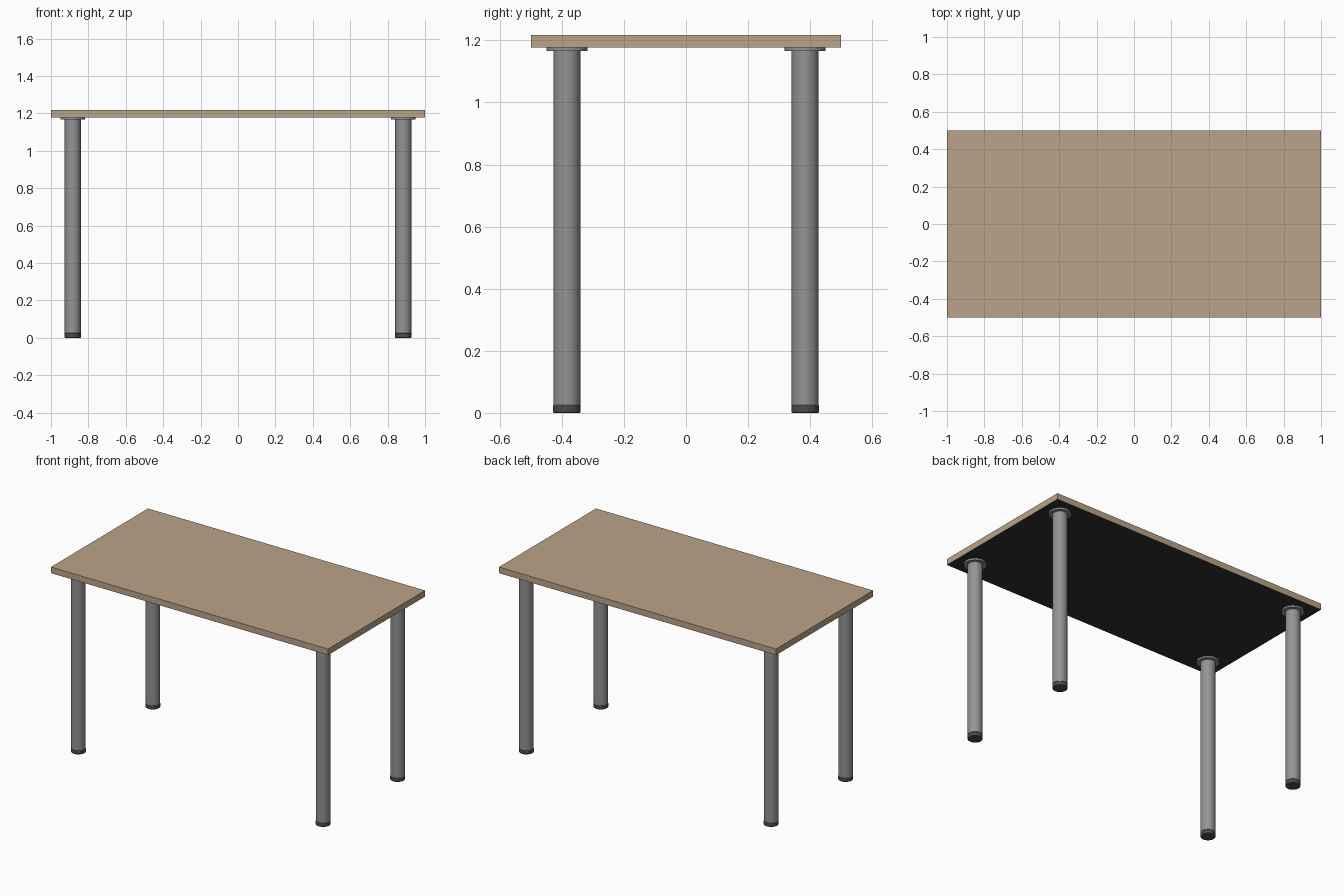
import bpy
import bmesh
from math import radians

cube = bpy.data.objects.get("Cube")
if cube:
    bpy.data.objects.remove(cube, do_unlink=True)


def material(name, rgb):
    mat = bpy.data.materials.new(name)
    mat.use_nodes = True
    mat.diffuse_color = (*rgb, 1)
    mat.node_tree.nodes["Principled BSDF"].inputs["Base Color"].default_value = (*rgb, 1)
    return mat


wood = material("light wood", (0.50, 0.37, 0.25))
black = material("black underside", (0.03, 0.03, 0.03))
steel = material("grey steel", (0.30, 0.29, 0.30))
rubber = material("dark rubber", (0.07, 0.07, 0.07))

TOP, UNDER, FLANGE, FOOT = 1.217, 1.177, 1.166, 0.026
RADIUS = 0.0435


def cylinder(name, x, y, low, high, radius, mat, bevel=0):
    bpy.ops.mesh.primitive_cylinder_add(vertices=48, radius=radius, depth=high - low,
                                        location=(x, y, (low + high) / 2))
    obj = bpy.context.object
    obj.name = name
    obj.data.materials.append(mat)
    if bevel:
        mod = obj.modifiers.new("soft rim", "BEVEL")
        mod.width = bevel
        mod.segments = 2
    bpy.ops.object.shade_smooth_by_angle(angle=radians(35))
    return obj


# Table top, wood with a black underside
bm = bmesh.new()
bmesh.ops.create_cube(bm, size=1)
for v in bm.verts:
    v.co.x *= 2
    v.co.z *= TOP - UNDER
bm.normal_update()
for face in bm.faces:
    face.material_index = 1 if face.normal.z < -0.5 else 0
mesh = bpy.data.meshes.new("table_top")
bm.to_mesh(mesh)
bm.free()
mesh.materials.append(wood)
mesh.materials.append(black)
table_top = bpy.data.objects.new("table_top", mesh)
table_top.location.z = (TOP + UNDER) / 2
bpy.context.collection.objects.link(table_top)

# Four legs, each with a mounting plate and a foot
for depth, sy in (("front", -1), ("back", 1)):
    for side, sx in (("left", 1), ("right", -1)):
        x, y = 0.884 * sx, 0.384 * sy
        corner = f"{depth}_{side}"
        cylinder(f"{corner}_leg", x, y, FOOT, FLANGE, RADIUS, steel)
        cylinder(f"{corner}_mounting_plate", x, y, FLANGE, UNDER, 0.066, steel)
        cylinder(f"{corner}_foot", x, y, 0, FOOT, RADIUS + 0.001, rubber, 0.004)
